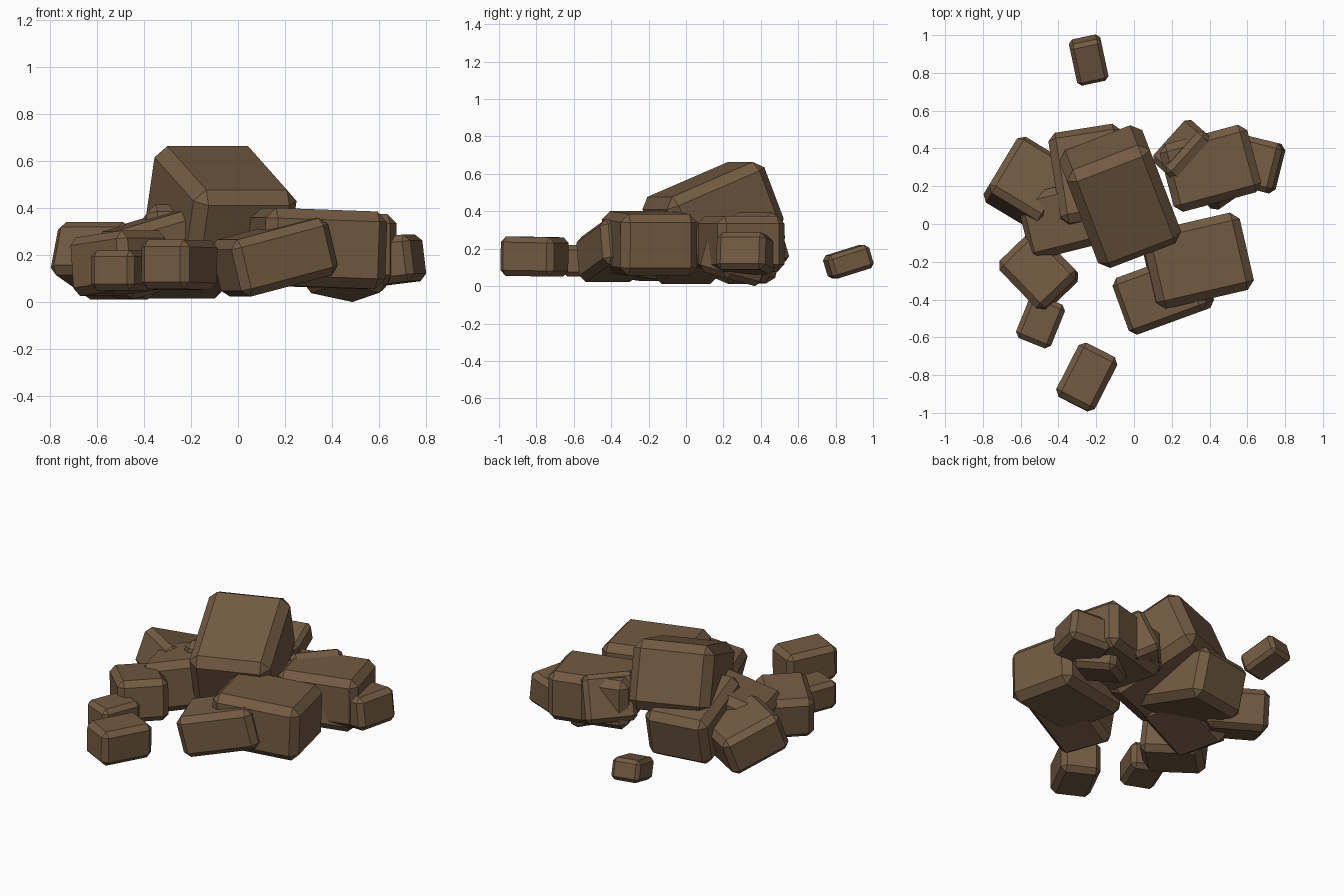
import bpy, bmesh, math
from mathutils import Matrix, Euler

if "Cube" in bpy.data.objects:
    bpy.data.objects.remove(bpy.data.objects["Cube"])

brown = bpy.data.materials.new("earth_brown")
brown.diffuse_color = (0.171, 0.104, 0.055, 1)
brown.use_nodes = True
brown.node_tree.nodes["Principled BSDF"].inputs["Base Color"].default_value = brown.diffuse_color


def block(name, centre, size, rot):
    """Chamfered flat-shaded block; rot = tilt x, tilt y, turn z in degrees."""
    bm = bmesh.new()
    bmesh.ops.create_cube(bm, size=1)
    bmesh.ops.scale(bm, vec=size, verts=bm.verts)
    bmesh.ops.bevel(bm, geom=bm.edges[:], offset=0.11 * min(size) + 0.007,
                    segments=1, profile=0.5, affect='EDGES')
    turn = Euler([math.radians(a) for a in rot], 'XYZ').to_matrix().to_4x4()
    bm.transform(Matrix.Translation(centre) @ turn)
    mesh = bpy.data.meshes.new(name)
    bm.to_mesh(mesh)
    bm.free()
    mesh.materials.append(brown)
    bpy.context.collection.objects.link(bpy.data.objects.new(name, mesh))


# large slab leaning on top of the heap
block("top_boulder", (-.073, .145, .385), (.47, .60, .40), (22, 0, 21))

# left side of the heap
block("back_boulder", (-.225, .24, .215), (.39, .50, .31), (-14, 0, 9))
block("leaning_boulder", (-.36, .03, .203), (.42, .35, .30), (0, -16, 14))
block("left_boulder", (-.558, .215, .175), (.35, .37, .24), (-20, 0, -31))
block("front_left_boulder", (-.505, -.25, .165), (.35, .29, .25), (0, -6, -46))

# right side of the heap
block("front_right_boulder", (.335, -.195, .228), (.53, .42, .33), (0, 2, 13))
block("front_boulder", (.155, -.365, .19), (.45, .32, .25), (0, -14, 20))
block("right_boulder", (.405, .295, .225), (.48, .37, .30), (0, 0, 15))
block("right_low_boulder", (.46, .26, .145), (.28, .26, .22), (-12, 10, 35))
block("right_outer_stone", (.637, .32, .175), (.27, .27, .20), (0, -7, -14))
block("back_right_stone", (.28, .37, .24), (.30, .18, .28), (24, 0, 48))

# loose stones around the heap
block("front_left_stone", (-.495, -.515, .135), (.20, .25, .17), (0, 0, -22))
block("front_stone", (-.25, -.81, .158), (.23, .32, .21), (-1, 0, -27))
block("back_stone", (-.24, .868, .13), (.17, .235, .13), (17, 0, 12))
